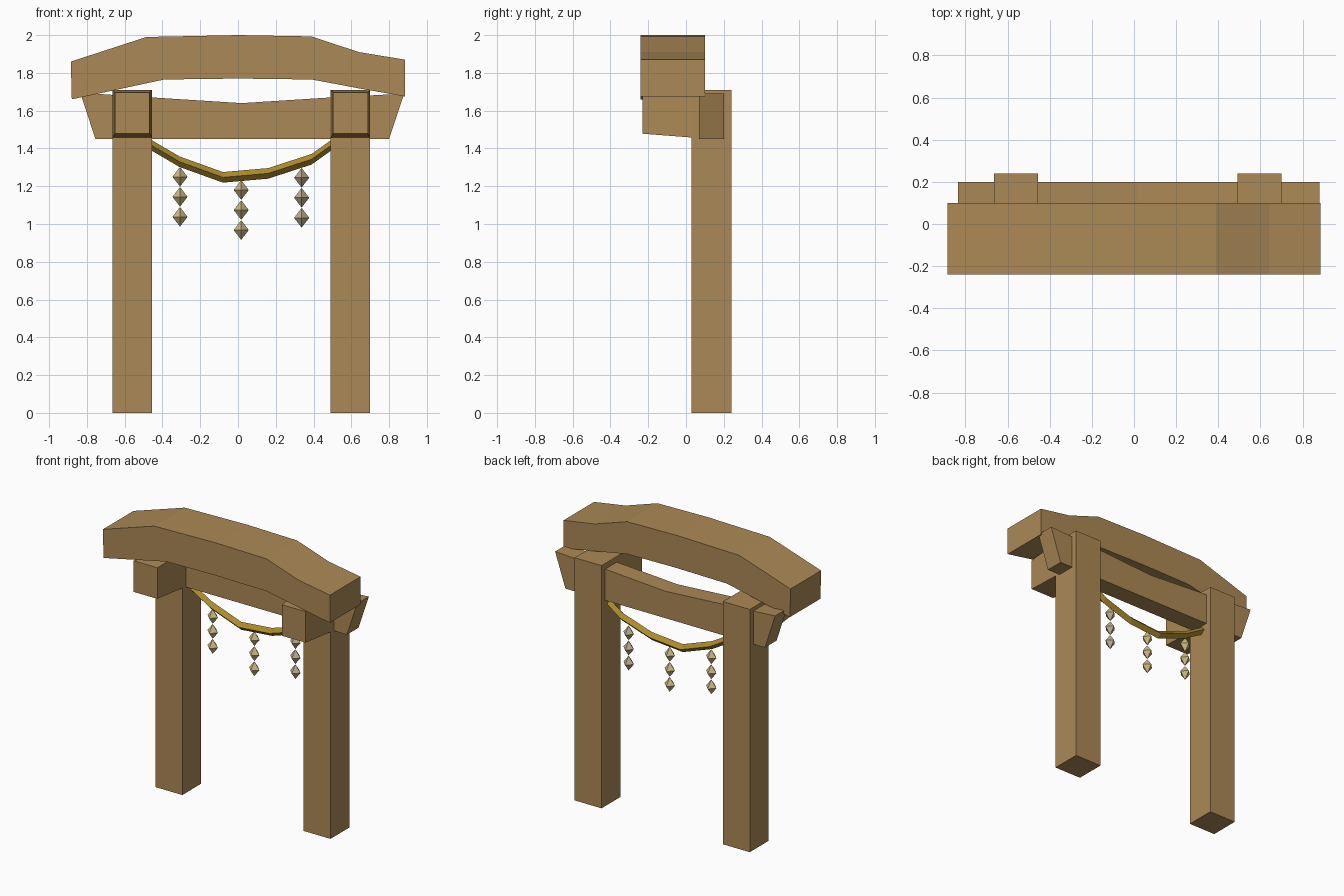
import bpy
import bmesh
import math

cube = bpy.data.objects.get("Cube")
if cube:
    bpy.data.objects.remove(cube, do_unlink=True)


def material(name, rgb):
    mat = bpy.data.materials.new(name)
    mat.use_nodes = True
    mat.diffuse_color = (*rgb, 1)
    mat.node_tree.nodes["Principled BSDF"].inputs["Base Color"].default_value = (*rgb, 1)
    return mat


wood = material("warm wood", (0.41, 0.25, 0.092))
rope_gold = material("golden rope", (0.42, 0.26, 0.025))
cream = material("cream beads", (0.62, 0.50, 0.23))
grey = material("grey beige beads", (0.52, 0.43, 0.29))


def loft(name, rings, mat):
    """Skin a closed tube through rings of equal size and cap both ends."""
    bm = bmesh.new()
    rows = [[bm.verts.new(p) for p in ring] for ring in rings]
    n = len(rows[0])
    for a, b in zip(rows, rows[1:]):
        for i in range(n):
            j = (i + 1) % n
            bm.faces.new((a[i], a[j], b[j], b[i]))
    bm.faces.new(rows[0])
    bm.faces.new(rows[-1])
    bmesh.ops.recalc_face_normals(bm, faces=bm.faces)
    mesh = bpy.data.meshes.new(name)
    bm.to_mesh(mesh)
    bm.free()
    mesh.materials.append(mat)
    obj = bpy.data.objects.new(name, mesh)
    bpy.context.collection.objects.link(obj)
    return obj


def beam(name, stations, y0, y1):
    """Beam along x; each station is bottom x, bottom z, top x, top z."""
    rings = [[(xb, y0, zb), (xb, y1, zb), (xt, y1, zt), (xt, y0, zt)]
             for xb, zb, xt, zt in stations]
    return loft(name, rings, wood)


# Curved top beam
beam("top_beam", [(-0.88, 1.66, -0.885, 1.86), (-0.39, 1.765, -0.485, 1.99),
                  (0, 1.77, 0, 2.0), (0.39, 1.765, 0.39, 1.993),
                  (0.64, 1.718, 0.64, 1.91), (0.885, 1.675, 0.885, 1.87)],
     -0.24, 0.10)

# Tie beam with slanted ends
beam("tie_beam", [(-0.755, 1.45, -0.835, 1.695), (-0.455, 1.45, -0.455, 1.67),
                  (0.02, 1.45, 0.02, 1.64), (0.49, 1.45, 0.49, 1.67),
                  (0.80, 1.45, 0.88, 1.69)], 0.07, 0.20)

# Posts and the tapered brackets in front of them
for side, x in (("right", -0.56), ("left", 0.595)):
    def square(y, half, low, high):
        return [(x - half, y, low), (x + half, y, low),
                (x + half, y, high), (x - half, y, high)]
    loft(side + "_post", [square(0.03, 0.105, 0, 1.71),
                          square(0.24, 0.105, 0, 1.71)], wood)
    loft(side + "_bracket", [square(-0.23, 0.092, 1.478, 1.697),
                             square(0.03, 0.105, 1.458, 1.71)], wood)

# Sagging rope with a diamond section
path = [(-0.46, 1.418), (-0.31, 1.33), (-0.08, 1.247),
        (0.16, 1.268), (0.39, 1.343), (0.495, 1.418)]
r = 0.028
loft("rope", [[(x, 0.15 - r, z), (x, 0.15, z - r), (x, 0.15 + r, z), (x, 0.15, z + r)]
              for x, z in path], rope_gold)

# Three hanging strings of octahedral beads
for label, x, top, mat in (("right", -0.307, 1.25, cream),
                           ("middle", 0.017, 1.18, cream),
                           ("left", 0.337, 1.245, grey)):
    for k in range(3):
        bm = bmesh.new()
        for sign in (1, -1):
            bmesh.ops.create_cone(bm, segments=4, radius1=0.04, radius2=0, depth=0.052)
            new = [v for v in bm.verts if not v.tag]
            for v in new:
                v.co.z = sign * (v.co.z + 0.026)
                v.tag = True
        bmesh.ops.remove_doubles(bm, verts=bm.verts, dist=0.001)
        inner = [f for f in bm.faces if abs(f.calc_center_median().z) < 0.001]
        bmesh.ops.delete(bm, geom=inner, context="FACES_ONLY")
        bmesh.ops.recalc_face_normals(bm, faces=bm.faces)
        mesh = bpy.data.meshes.new("bead")
        bm.to_mesh(mesh)
        bm.free()
        mesh.materials.append(mat)
        obj = bpy.data.objects.new(f"{label}_bead_{k + 1}", mesh)
        obj.location = (x, 0.157, top - 0.106 * k)
        # Keep a corner of each bead toward the front
        corner = max(mesh.vertices, key=lambda v: v.co.x).co
        obj.rotation_euler.z = -math.atan2(corner.y, corner.x)
        bpy.context.collection.objects.link(obj)
